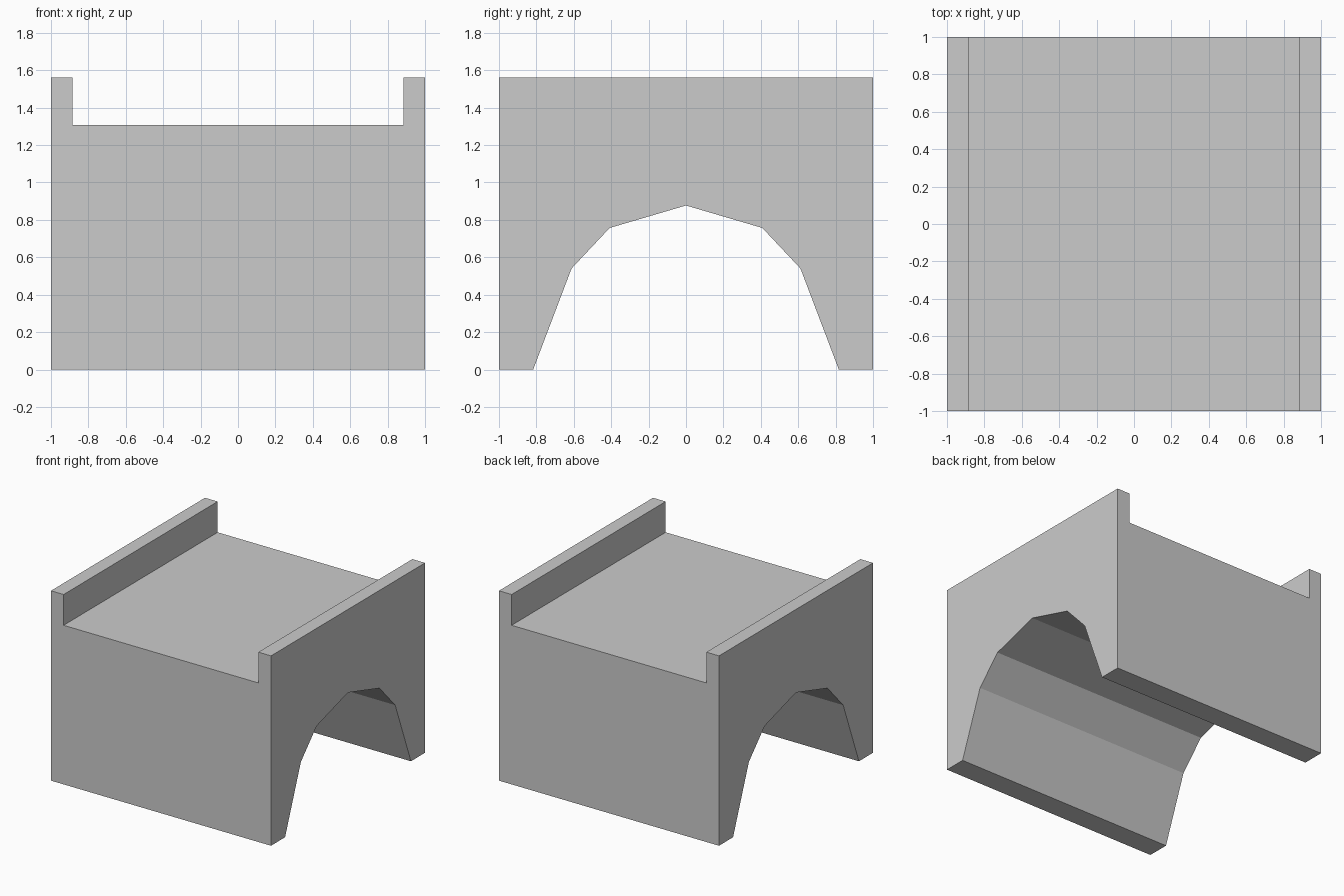
import bpy
import bmesh

if "Cube" in bpy.data.objects:
    bpy.data.objects.remove(bpy.data.objects["Cube"])

HALF = 1.0          # half length and half width
TOP = 1.56          # top of the parapets
DECK = 1.307        # road deck height
PARAPET_X = 0.885   # inner face of the parapets

# One half of the arch opening, from the foot up to the crown (y, z)
ARCH = [(0.817, 0.0), (0.612, 0.54), (0.408, 0.757)]
CROWN = (0.0, 0.877)


def extrude_profile(name, points, x0, x1):
    """Extrude a closed (y, z) profile along x."""
    bm = bmesh.new()
    face = bm.faces.new([bm.verts.new((x0, y, z)) for y, z in points])
    grown = bmesh.ops.extrude_face_region(bm, geom=[face], use_keep_orig=True)
    moved = [g for g in grown["geom"] if isinstance(g, bmesh.types.BMVert)]
    bmesh.ops.translate(bm, verts=moved, vec=(x1 - x0, 0, 0))
    bmesh.ops.recalc_face_normals(bm, faces=bm.faces)
    mesh = bpy.data.meshes.new(name)
    bm.to_mesh(mesh)
    bm.free()
    obj = bpy.data.objects.new(name, mesh)
    bpy.context.collection.objects.link(obj)
    return obj


# Bridge block with the faceted arch running through it
arch = ARCH + [CROWN] + [(-y, z) for y, z in reversed(ARCH)]
outline = [(-HALF, 0), (-HALF, TOP), (HALF, TOP), (HALF, 0)] + arch
bridge = extrude_profile("arched_bridge", outline, -HALF, HALF)

# Road channel cut between the two parapets
channel = [(-1.2, DECK), (-1.2, 2.0), (1.2, 2.0), (1.2, DECK)]
cutter = extrude_profile("road_channel_cutter", channel, -PARAPET_X, PARAPET_X)
cutter.hide_render = True

cut = bridge.modifiers.new("road_channel", 'BOOLEAN')
cut.operation = 'DIFFERENCE'
cut.solver = 'EXACT'
cut.object = cutter

# Apply the cut and discard the helper
bpy.context.view_layer.objects.active = bridge
bridge.select_set(True)
bpy.ops.object.modifier_apply(modifier=cut.name)
bpy.data.objects.remove(cutter)
